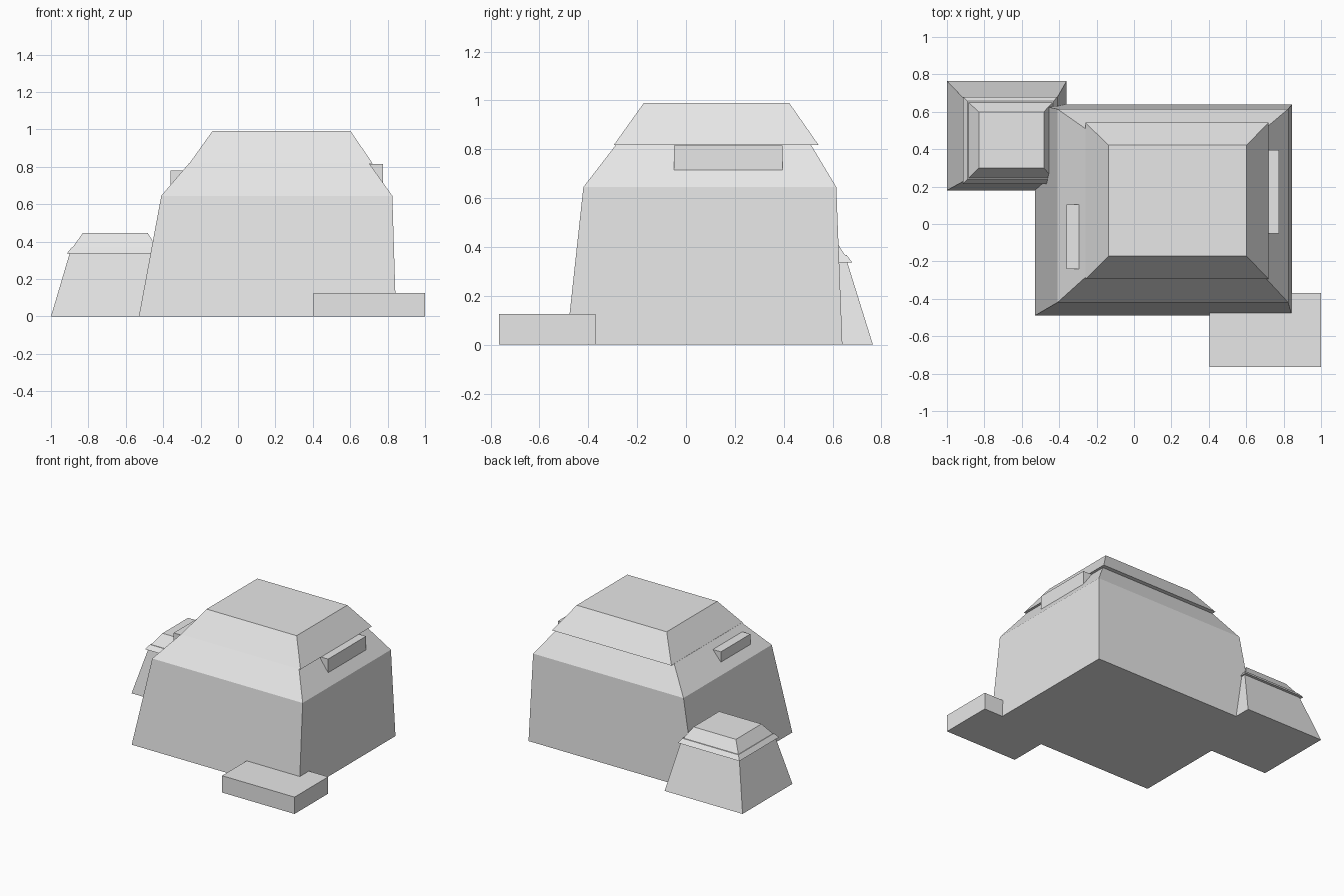
import bpy, bmesh

if "Cube" in bpy.data.objects:
    bpy.data.objects.remove(bpy.data.objects["Cube"])

grey = bpy.data.materials.new("plain grey")
grey.diffuse_color = (0.8, 0.8, 0.8, 1)
grey.use_nodes = True
grey.node_tree.nodes["Principled BSDF"].inputs["Base Color"].default_value = grey.diffuse_color


def stack(name, *levels):
    """Closed solid through rectangles given as (z, x0, x1, y0, y1)."""
    bm = bmesh.new()
    rings = [[bm.verts.new((x, y, z)) for x, y in
              ((x0, y0), (x1, y0), (x1, y1), (x0, y1))]
             for z, x0, x1, y0, y1 in levels]
    bm.faces.new(rings[0][::-1])
    bm.faces.new(rings[-1])
    for low, high in zip(rings, rings[1:]):
        for i in range(4):
            j = (i + 1) % 4
            bm.faces.new((low[i], low[j], high[j], high[i]))
    mesh = bpy.data.meshes.new(name)
    bm.to_mesh(mesh)
    bm.free()
    mesh.materials.append(grey)
    obj = bpy.data.objects.new(name, mesh)
    bpy.context.collection.objects.link(obj)
    return obj


def box(name, x0, x1, y0, y1, z0, z1):
    return stack(name, (z0, x0, x1, y0, y1), (z1, x0, x1, y0, y1))


# Main building: leaning walls and sloped shoulders
stack("main_walls",
      (0, -0.53, 0.845, -0.49, 0.64),
      (0.645, -0.41, 0.825, -0.42, 0.615),
      (0.82, -0.26, 0.70, -0.285, 0.51))
# Overhanging roof cap
stack("main_roof",
      (0.818, -0.26, 0.72, -0.295, 0.542),
      (0.99, -0.137, 0.602, -0.172, 0.422))

# Side window boxes set into the shoulders
box("right_window", 0.62, 0.775, -0.05, 0.395, 0.715, 0.816)
box("left_window", -0.36, -0.22, -0.24, 0.105, 0.69, 0.78)

# Small annex with a stepped cap
stack("annex_walls",
      (0, -1.0, -0.36, 0.18, 0.765),
      (0.337, -0.90, -0.42, 0.235, 0.66))
stack("annex_rim",
      (0.337, -0.915, -0.41, 0.215, 0.68),
      (0.368, -0.89, -0.43, 0.24, 0.657))
stack("annex_roof",
      (0.368, -0.885, -0.435, 0.245, 0.65),
      (0.445, -0.83, -0.482, 0.30, 0.60))

# Entrance slab at the front corner
box("entrance_slab", 0.405, 1.0, -0.765, -0.37, 0, 0.125)
